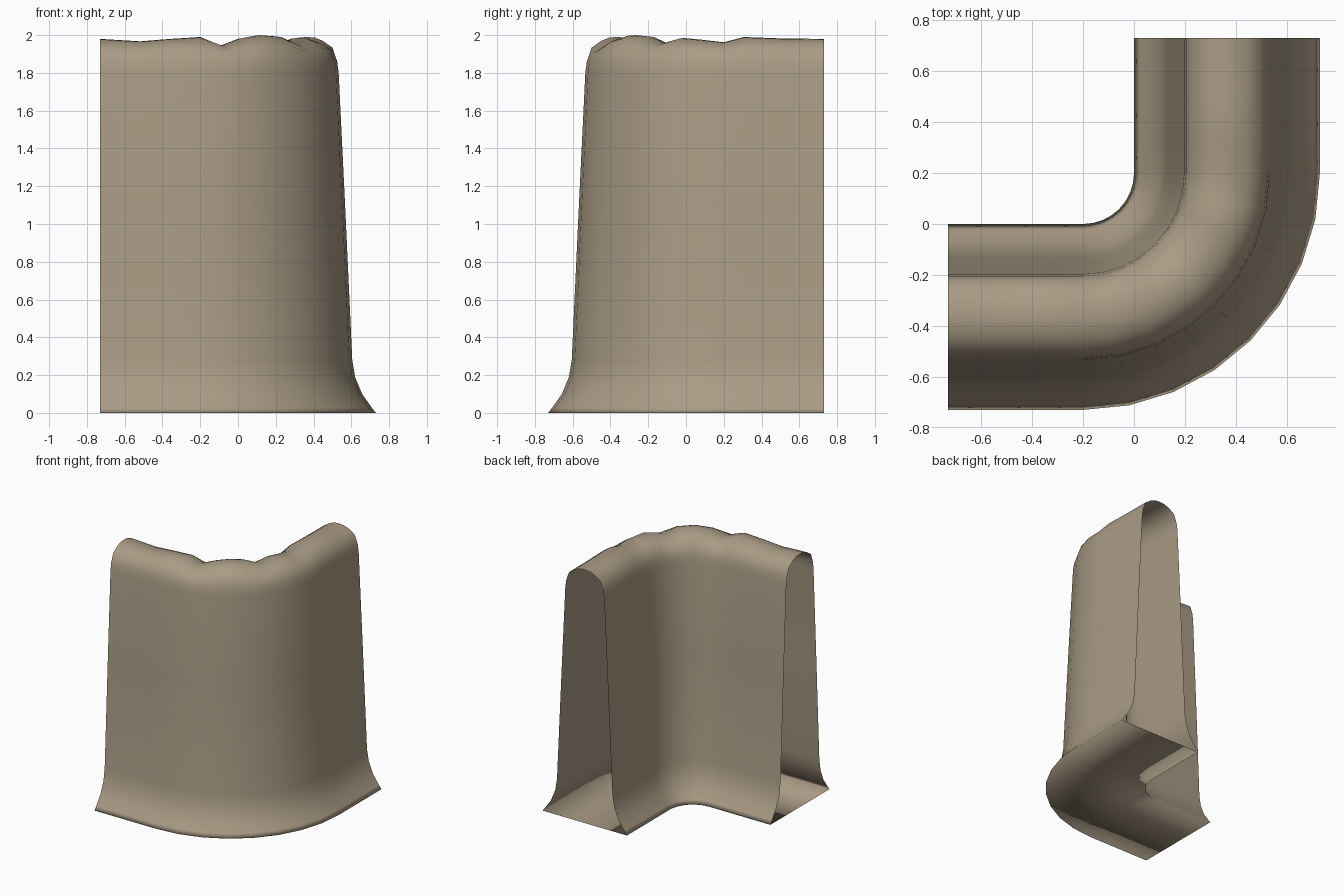
import bpy, bmesh, math

if "Cube" in bpy.data.objects:
    bpy.data.objects.remove(bpy.data.objects["Cube"])

# Half cross-section: (distance from wall centreline, height), base to crest
HALF = [(0.365, 0.0), (0.342, 0.03), (0.292, 0.10), (0.255, 0.19), (0.24, 0.28),
        (0.202, 1.1), (0.168, 1.8), (0.16, 1.86), (0.135, 1.93), (0.085, 1.965),
        (0.042, 1.982), (0.0, 1.985)]
CREST, SHOULDER = 1.985, 1.84
CX, CY, R = -0.2, 0.2, 0.565      # bend centre and centreline radius
END = 0.53                        # length of each straight arm

# Full section from outer foot over the crest to the inner foot, then the floor middle
section = HALF + [(-d, z) for d, z in reversed(HALF[:-1])] + [(0.0, 0.0)]

# Stations along the wall: (centre x, centre y, outward x, outward y, crest height)
stations = [(CX - END * t, CY - R, 0, -1, h)
            for t, h in ((1, 1.98), (0.6, 1.967), (0.3, 1.98))]
ARC = [1.99, 1.945, 1.983, 2.0, 1.993, 1.955, 1.985, 1.975, 1.962]
for i, h in enumerate(ARC):
    a = math.pi / 2 * i / (len(ARC) - 1)
    ox, oy = math.sin(a), -math.cos(a)
    stations.append((CX + R * ox, CY + R * oy, ox, oy, h))
stations += [(CX + R, CY + END * t, 1, 0, h)
             for t, h in ((0.2, 1.99), (0.6, 1.982), (1, 1.98))]

# Sweep the section, stretching only the rounded cap to give the uneven crest
bm = bmesh.new()
rings = []
for x, y, ox, oy, h in stations:
    k = (h - SHOULDER) / (CREST - SHOULDER)
    ring = []
    for d, z in section:
        if z > SHOULDER:
            z = SHOULDER + (z - SHOULDER) * k
        ring.append(bm.verts.new((x + d * ox, y + d * oy, z)))
    rings.append(ring)

n = len(section)
for a, b in zip(rings, rings[1:]):
    for j in range(n):
        m = (j + 1) % n
        bm.faces.new((a[j], b[j], b[m], a[m])).smooth = True
bmesh.ops.recalc_face_normals(bm, faces=bm.faces[:])

# Make sure the crest faces point up (the ends are open)
bm.faces.ensure_lookup_table()
top = max(bm.faces, key=lambda f: f.calc_center_median().z)
if top.normal.z < 0:
    bmesh.ops.reverse_faces(bm, faces=bm.faces[:])

mesh = bpy.data.meshes.new("wall_corner")
bm.to_mesh(mesh)
bm.free()
wall = bpy.data.objects.new("wall_corner", mesh)
bpy.context.collection.objects.link(wall)

# Weathered stone colour
mat = bpy.data.materials.new("stone")
mat.diffuse_color = (0.40, 0.33, 0.235, 1)
mat.use_nodes = True
mat.node_tree.nodes["Principled BSDF"].inputs["Base Color"].default_value = mat.diffuse_color
mesh.materials.append(mat)
